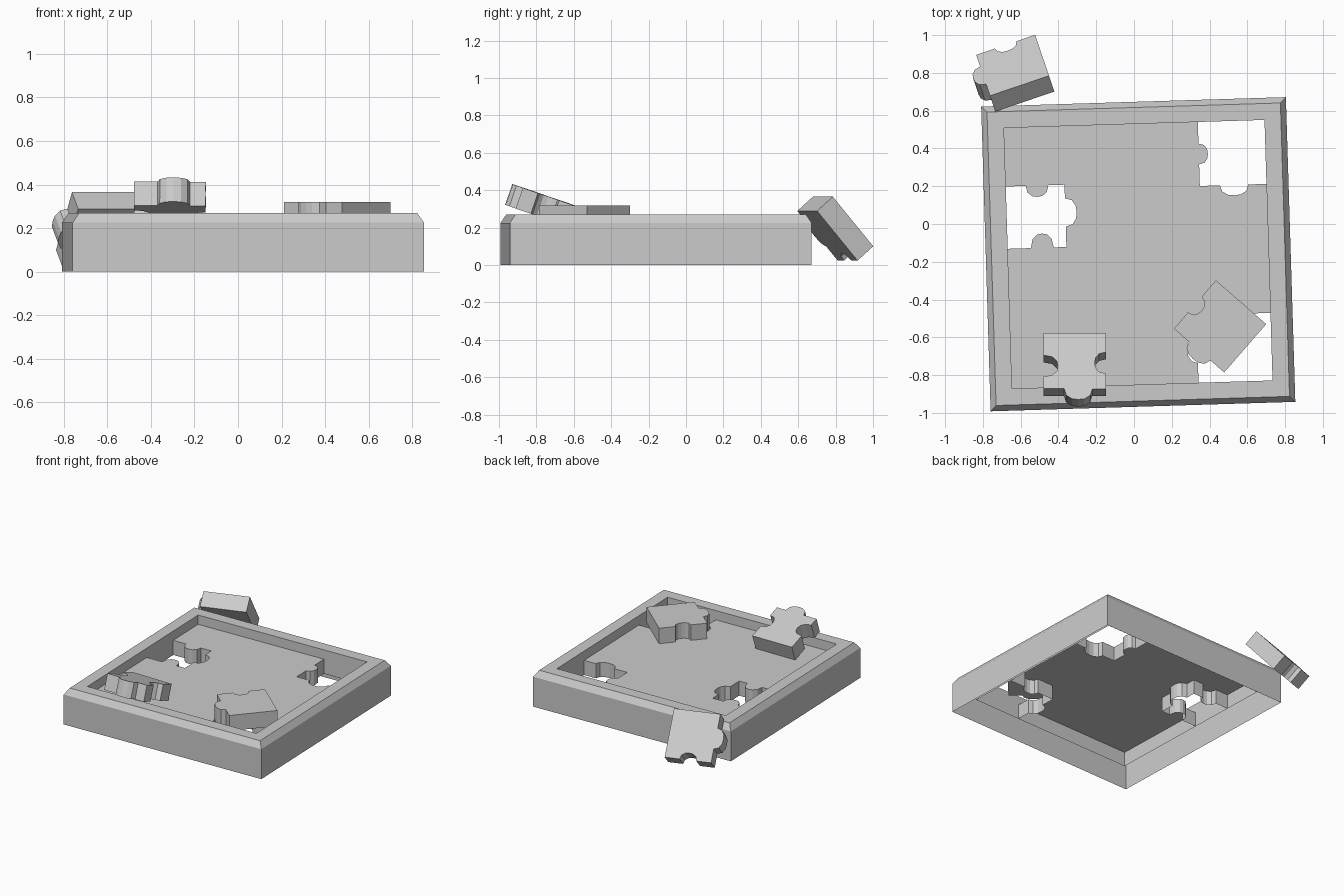
import bpy, bmesh, math
from mathutils import Matrix, Vector

if "Cube" in bpy.data.objects:
    bpy.data.objects.remove(bpy.data.objects["Cube"])

grey = bpy.data.materials.new("light_grey")
grey.use_nodes = True
grey.diffuse_color = (0.6, 0.6, 0.6, 1)
grey.node_tree.nodes["Principled BSDF"].inputs["Base Color"].default_value = (0.6, 0.6, 0.6, 1)

OUTER, RIM, INNER = 0.807, 0.777, 0.69     # half widths of the tray
PANEL_Z, UNDER_Z, THICK = 0.2, 0.09, 0.117
TRAY = Matrix.Translation((0.0225, -0.16, 0)) @ Matrix.Rotation(0.031, 4, 'Z')
KNOB = [(-1, 0), (-.85, .6), (-.45, .93), (0, 1), (.45, .93), (.85, .6), (1, 0)]


def finish(name, bm, matrix):
    bm.transform(matrix)
    mesh = bpy.data.meshes.new(name)
    bm.to_mesh(mesh)
    bm.free()
    mesh.materials.append(grey)
    obj = bpy.data.objects.new(name, mesh)
    bpy.context.collection.objects.link(obj)


def jigsaw(box, sides, tabs):
    """Counter-clockwise run along some sides (0 right, 1 top, 2 left, 3 bottom).
    A tab is (offset along the side, half width, height); negative height is a notch."""
    x0, x1, y0, y1 = box
    corners = [Vector(p) for p in ((x1, y0), (x1, y1), (x0, y1), (x0, y0))]
    points = []
    for k in sides:
        a, b = corners[k], corners[(k + 1) % 4]
        along = (b - a).normalized()
        out = Vector((along.y, -along.x))
        points.append(a)
        if k in tabs:
            offset, half, height = tabs[k]
            mid = (a + b) / 2 + along * offset
            points += [mid + along * half * t + out * height * h for t, h in KNOB]
    points.append(corners[(sides[-1] + 1) % 4])
    return points


def on_rim(p, q):
    return any(abs(abs(p[i]) - INNER) < 1e-4 and abs(p[i] - q[i]) < 1e-4 for i in (0, 1))


def slab(name, outline, depth, matrix, closed=True):
    bm = bmesh.new()
    top = [bm.verts.new((p.x, p.y, 0)) for p in outline]
    low = [bm.verts.new((p.x, p.y, -depth)) for p in outline]
    bm.faces.new(top)
    if closed:
        bm.faces.new(low[::-1])
    for i in range(len(top)):
        j = (i + 1) % len(top)
        if closed or not on_rim(top[i].co, top[j].co):
            bm.faces.new((low[i], low[j], top[j], top[i]))
    loose = [v for v in bm.verts if not v.link_faces]
    bmesh.ops.delete(bm, geom=loose, context='VERTS')
    finish(name, bm, matrix)


def loose_piece(name, box, tabs, anchor, origin, x_axis, y_axis):
    """Lay a piece so its anchor point on the top face lands on origin."""
    x = Vector(x_axis).normalized()
    z = x.cross(Vector(y_axis)).normalized()
    y = z.cross(x)
    axes = Matrix((x, y, z)).transposed().to_4x4()
    matrix = Matrix.Translation(origin) @ axes @ Matrix.Translation((-anchor[0], -anchor[1], 0))
    slab(name, jigsaw(box, [0, 1, 2, 3], tabs)[:-1], THICK, matrix)


# Tray frame: hollow profile swept round a square, open underneath
bm = bmesh.new()
rings = []
for half, z in ((OUTER, 0), (OUTER, 0.225), (RIM, 0.27), (INNER, 0.27), (INNER, UNDER_Z)):
    rings.append([bm.verts.new((half * sx, half * sy, z))
                  for sx, sy in ((-1, -1), (1, -1), (1, 1), (-1, 1))])
for a, b in zip(rings, rings[1:]):
    for i in range(4):
        j = (i + 1) % 4
        bm.faces.new((a[i], a[j], b[j], b[i]))
finish("tray_frame", bm, TRAY)

# Gaps left by the missing pieces
edge_box = (-INNER, -0.379, 0.05, 0.38)
edge_tabs = {0: (.018, .075, .06), 1: (-.01, .06, -.06), 3: (.028, .06, -.075)}
back_box = (0.337, INNER, 0.351, INNER)
back_tabs = {2: (0, .055, -.048), 3: (.005, .075, .055)}
front_box = (0.298, INNER, -INNER, -0.332)
front_tabs = {1: (0, .06, -.05), 2: (0, .075, .055)}

# Puzzle panel: one outline that walks round the rim and the three gaps
outline = [Vector((-INNER, -INNER))]
outline += jigsaw(front_box, [1, 2], front_tabs)[::-1]
outline += jigsaw(back_box, [2, 3], back_tabs)[::-1]
outline += [Vector((-INNER, INNER))]
outline += jigsaw(edge_box, [3, 0, 1], edge_tabs)[::-1]
slab("puzzle_panel", outline, PANEL_Z - UNDER_Z,
     TRAY @ Matrix.Translation((0, 0, PANEL_Z)), closed=False)

# Loose edge piece leaning on the front of the frame
tilt = math.radians(19)
loose_piece("leaning_edge_piece", edge_box, edge_tabs, (-INNER, 0.215),
            (-0.313, -0.578, 0.312), (0, -math.cos(tilt), math.sin(tilt)), (1, -0.02, 0))

# Loose corner piece lying flat on the panel
turn = math.radians(-41)
loose_piece("flat_corner_piece", back_box, back_tabs, (INNER, INNER),
            (0.70, -0.53, PANEL_Z + THICK + 0.002),
            (math.cos(turn), math.sin(turn), 0), (-math.sin(turn), math.cos(turn), 0))

# Loose corner piece hanging over the back of the frame
loose_piece("fallen_corner_piece", (0, 0.33, 0, 0.35), front_tabs, (0.33, 0),
            (-0.45, 0.785, 0.365), (0.947, 0.321, 0), (-0.23, 0.61, -0.757))
